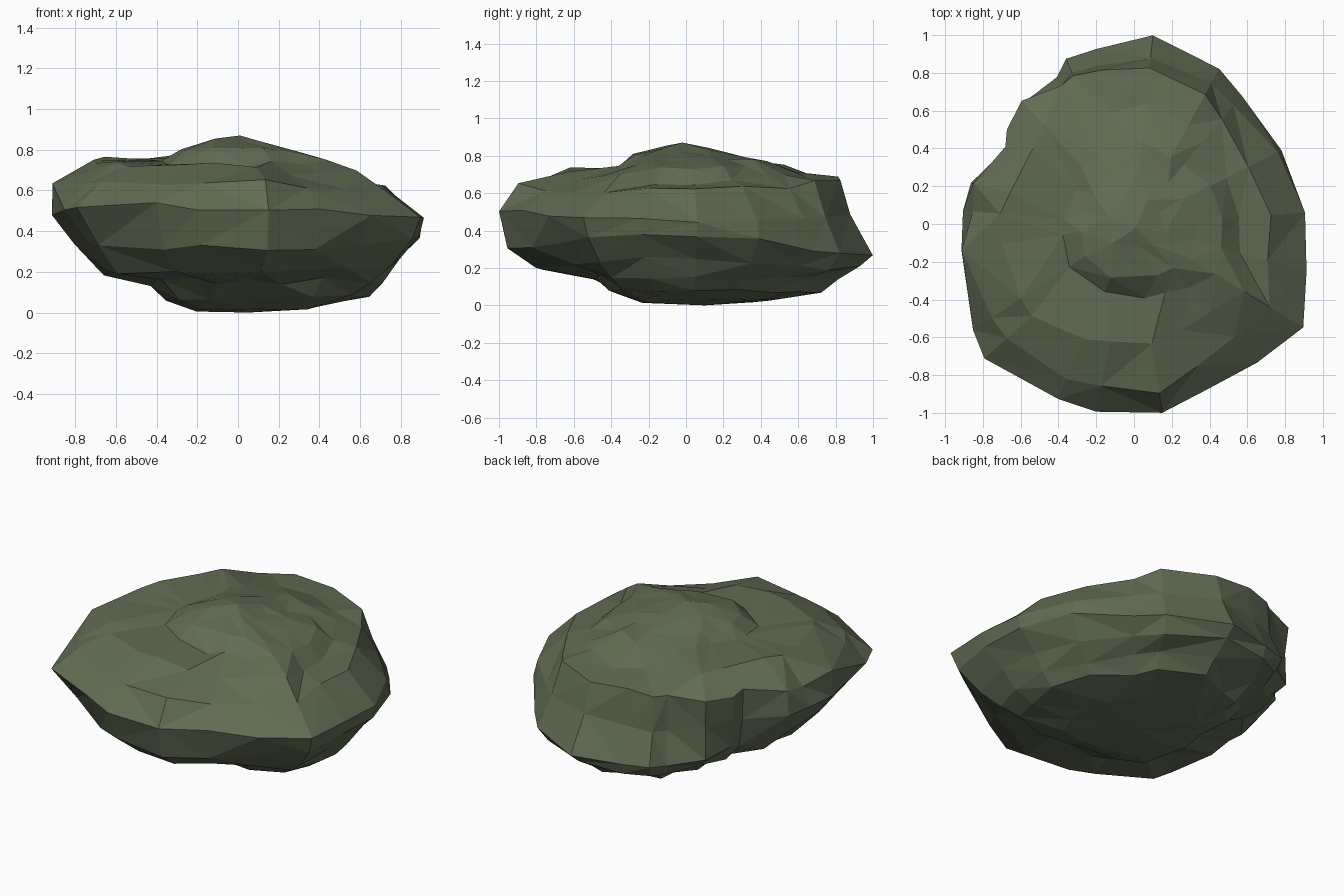
import bpy, bmesh, random
from math import cos, sin, atan2, hypot
from mathutils import Vector

if "Cube" in bpy.data.objects:
    bpy.data.objects.remove(bpy.data.objects["Cube"])

random.seed(11)

# widest plan outline of the boulder, counter-clockwise from +x
OUTLINE = [(.91, .06), (.78, .39), (.57, .68), (.45, .82), (.10, 1.0), (-.20, .94),
           (-.37, .90), (-.42, .80), (-.62, .68), (-.70, .52), (-.70, .42), (-.87, .22),
           (-.90, .07), (-.92, -.14), (-.85, -.56), (-.79, -.71), (-.40, -.92),
           (-.20, -.99), (.15, -1.0), (.40, -.88), (.65, -.73), (.90, -.55), (.91, -.25)]

# stacked strata: (reach, height) toward +x, +y, -x, -y
STRATA = [
    ((.38, .03), (.50, .03), (.20, .01), (.20, .01)),
    ((.63, .08), (.70, .07), (.36, .06), (.36, .07)),
    ((.70, .16), (.82, .14), (.43, .15), (.50, .15)),
    ((.80, .26), (.94, .19), (.68, .18), (.78, .18)),
    ((.90, .36), (1.0, .25), (.80, .33), (.95, .31)),
    ((.91, .46), (.88, .47), (.92, .50), (1.0, .52)),
    ((.72, .61), (.85, .67), (.89, .61), (.90, .64)),
    ((.57, .66), (.62, .71), (.70, .75), (.63, .72)),
    ((.48, .73), (.42, .79), (.38, .75), (.38, .73)),
    ((.32, .78), (.31, .80), (.28, .80), (.30, .80)),
    ((.17, .83), (.15, .845), (.14, .84), (.12, .845)),
]
REACH = (.91, 1.0, .92, 1.0)

# bumps and hollows in the upper surface: x, y, radius, rise
BUMPS = [(-.60, .48, .28, .04), (.25, -.30, .16, .02), (.20, -.50, .22, -.02),
         (.12, .02, .14, -.03), (.38, .28, .18, -.03), (-.15, -.12, .16, .02),
         (-.45, -.60, .20, .02), (.52, -.10, .14, -.03), (-.85, .05, .12, -.04)]

# corner trims between the main directions, per stratum
TRIM = {(-1, -1): {3: -.03, 4: -.04, 6: -.08, 7: -.03},
        (-1, 1): {6: .03, 7: .10, 8: .08},
        (1, -1): {0: .10, 1: .08, 2: .04, 3: -.03, 4: -.04, 6: -.06},
        (1, 1): {6: -.04}}


def ring_point(x, y, stratum, level):
    a = atan2(y, x)
    ix, iy = (0 if x > 0 else 2), (1 if y > 0 else 3)
    wx, wy = cos(a) ** 2, sin(a) ** 2
    s = wx * stratum[ix][0] / REACH[ix] + wy * stratum[iy][0] / REACH[iy]
    z = wx * stratum[ix][1] + wy * stratum[iy][1]
    trim = TRIM[(1 if x > 0 else -1, 1 if y > 0 else -1)].get(level, 0)
    s *= 1 + trim * sin(2 * a) ** 2
    # chipped irregularity, kept small on the rim
    j = .01 if level in (4, 5) else .035
    s *= 1 + random.uniform(-j, j)
    z += random.uniform(-1, 1) * (.025 if 2 <= level <= 8 else .01)
    if level >= 6:
        for bx, by, r, h in BUMPS:
            z += h * max(0, 1 - hypot(x * s - bx, y * s - by) / r)
    return Vector((x * s, y * s, max(z, .005)))


# boulder body
bm = bmesh.new()
rings = [[bm.verts.new(ring_point(x, y, st, k)) for x, y in OUTLINE]
         for k, st in enumerate(STRATA)]
n = len(OUTLINE)
for k, (lo, hi) in enumerate(zip(rings, rings[1:])):
    for i in range(n):
        m = (i + 1) % n
        a, b, c, d = lo[i], lo[m], hi[m], hi[i]
        tris = ((a, b, c), (a, c, d)) if random.random() < .5 else ((a, b, d), (b, c, d))
        for t in tris:
            bm.faces.new(t)
base = bm.verts.new((.05, .1, 0))
peak = bm.verts.new((.01, -.02, .87))
for i in range(n):
    m = (i + 1) % n
    bm.faces.new((base, rings[0][m], rings[0][i]))
    bm.faces.new((peak, rings[-1][i], rings[-1][m]))

# weld crowded points so the facets near the middle stay broad
inner = [v for r in (rings[0], rings[1], *rings[7:]) for v in r]
bmesh.ops.remove_doubles(bm, verts=inner, dist=.085)
bmesh.ops.recalc_face_normals(bm, faces=bm.faces)

mesh = bpy.data.meshes.new("boulder")
bm.to_mesh(mesh)
bm.free()
boulder = bpy.data.objects.new("boulder", mesh)
bpy.context.collection.objects.link(boulder)

# mossy stone colour
mat = bpy.data.materials.new("mossy_stone")
mat.diffuse_color = (.12, .15, .088, 1)
mat.use_nodes = True
mat.node_tree.nodes["Principled BSDF"].inputs["Base Color"].default_value = mat.diffuse_color
mesh.materials.append(mat)
